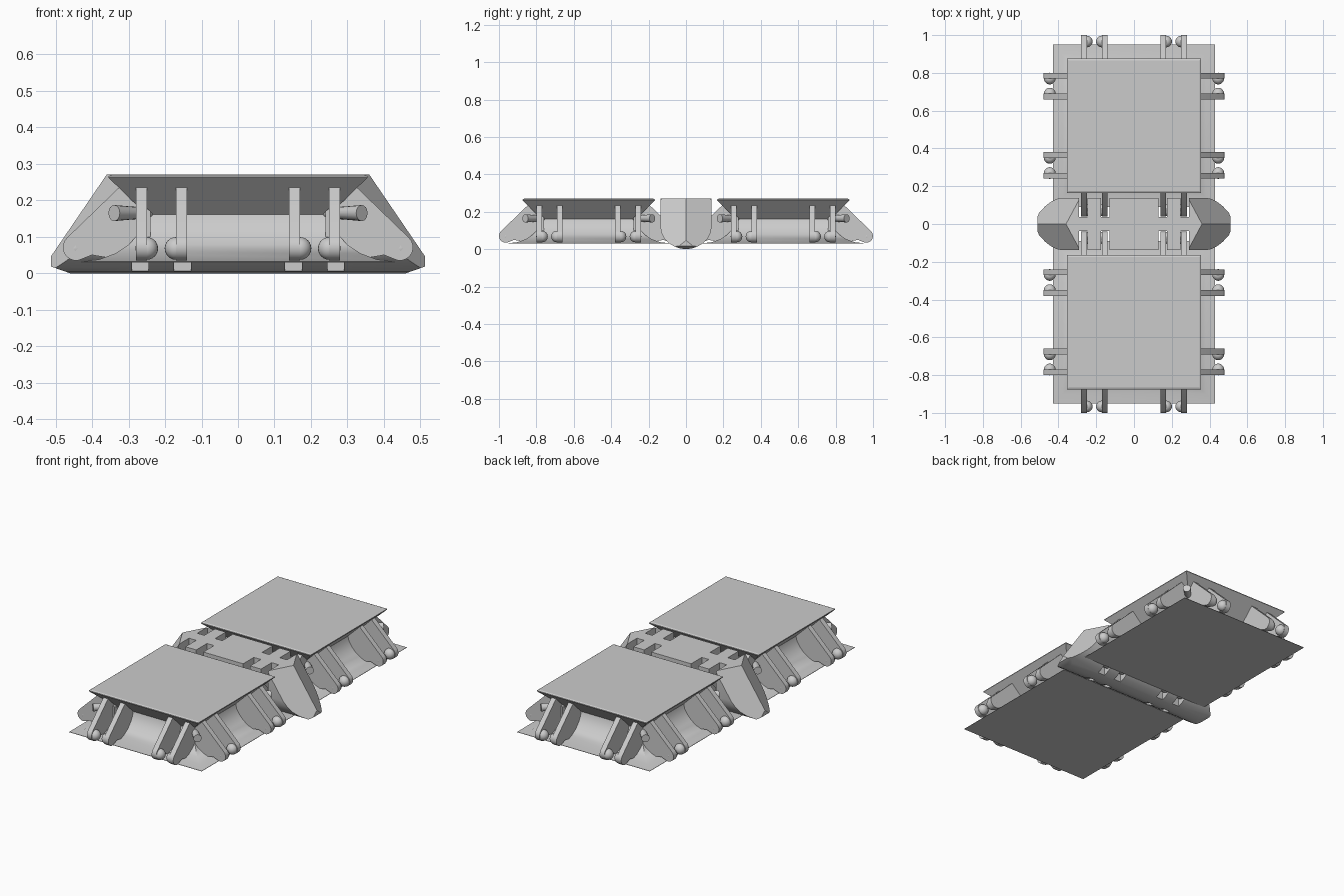
import bpy, bmesh
from math import pi, sin, cos, radians
from mathutils import Matrix, Vector

if "Cube" in bpy.data.objects:
    bpy.data.objects.remove(bpy.data.objects["Cube"])


def finish(bm, name, smooth=0):
    bmesh.ops.recalc_face_normals(bm, faces=bm.faces)
    me = bpy.data.meshes.new(name)
    bm.to_mesh(me)
    bm.free()
    ob = bpy.data.objects.new(name, me)
    bpy.context.collection.objects.link(ob)
    if smooth:
        bpy.ops.object.select_all(action='DESELECT')
        ob.select_set(True)
        bpy.context.view_layer.objects.active = ob
        bpy.ops.object.shade_smooth_by_angle(angle=radians(smooth))
    return ob


def square_loft(profile, cy):
    """Stack of squares given as (half width, z)."""
    bm = bmesh.new()
    rings = [[bm.verts.new((sx * h, cy + sy * h, z))
              for sx, sy in ((-1, -1), (1, -1), (1, 1), (-1, 1))] for h, z in profile]
    for a, b in zip(rings, rings[1:]):
        for i in range(4):
            j = (i + 1) % 4
            bm.faces.new((a[i], a[j], b[j], b[i]))
    bm.faces.new(rings[0])
    bm.faces.new(rings[-1])
    return bm


def prism(bm, pts, axis0, axis1, place):
    """Extrude a 2D outline between two offsets."""
    a = [bm.verts.new(place(p, axis0)) for p in pts]
    b = [bm.verts.new(place(p, axis1)) for p in pts]
    bm.faces.new(a)
    bm.faces.new(b)
    for i in range(len(pts)):
        j = (i + 1) % len(pts)
        bm.faces.new((a[i], a[j], b[j], b[i]))


# hook outline: slanted arm with a rounded foot (outward, z)
foot = [(0.444 + 0.036 * cos(t), 0.071 + 0.036 * sin(t))
        for t in [radians(45 - 18 * k) for k in range(10)]]
HOOK = [(0.24, 0.17), (0.325, 0.236)] + foot + [(0.40, 0.05), (0.36, 0.043), (0.24, 0.06)]


def clips(cy, name):
    bm = bmesh.new()
    for side in range(4):
        turn = Matrix.Translation((0, cy, 0)) @ Matrix.Rotation(side * pi / 2, 4, 'Z')
        for pair in (-0.21, 0.21):
            for s in (-1, 1):
                prism(bm, HOOK, pair + s * 0.04, pair + s * 0.07,
                      lambda p, w: turn @ Vector((p[0], w, p[1])))
                # ball on the inner face of the foot
                bmesh.ops.create_uvsphere(
                    bm, u_segments=20, v_segments=12, radius=0.031,
                    matrix=turn @ Matrix.Translation((0.446, pair + s * 0.04, 0.068)))
    finish(bm, name, 35)


for cy, tag in ((-0.52, "front"), (0.52, "back")):
    # flared top plate
    finish(square_loft([(0.25, 0.16), (0.355, 0.262), (0.355, 0.266), (0.346, 0.27)], cy),
           tag + "_top_plate")
    # coved base
    finish(square_loft([(0.25, 0.165), (0.257, 0.135), (0.275, 0.105), (0.30, 0.078),
                        (0.335, 0.055), (0.38, 0.038), (0.43, 0.032), (0.43, 0.03)], cy),
           tag + "_base", 30)
    clips(cy, tag + "_clips")
    # corner pegs under the plate
    bm = bmesh.new()
    for k in range(4):
        m = (Matrix.Translation((0, cy, 0.165)) @ Matrix.Rotation(pi / 4 + k * pi / 2, 4, 'Z')
             @ Matrix.Translation((0.40, 0, 0)) @ Matrix.Rotation(pi / 2, 4, 'Y'))
        bmesh.ops.create_cone(bm, cap_ends=True, segments=16, radius1=0.012,
                              radius2=0.022, depth=0.16, matrix=m)
    finish(bm, tag + "_corner_pegs", 35)

# connecting bar: round-bottomed profile, ends cut to points
half = [(0.137, 0.27), (0.137, 0.12), (0.132, 0.09), (0.118, 0.06), (0.095, 0.035),
        (0.065, 0.016), (0.03, 0.004)]
outline = half + [(0, 0)] + [(-y, z) for y, z in reversed(half)]
bm = bmesh.new()
prism(bm, outline, -0.7, 0.7, lambda p, w: Vector((w, p[0], p[1])))


def cut(co, no):
    r = bmesh.ops.bisect_plane(bm, geom=bm.verts[:] + bm.edges[:] + bm.faces[:],
                               plane_co=co, plane_no=no, clear_outer=True)
    edges = [e for e in r['geom_cut'] if isinstance(e, bmesh.types.BMEdge)]
    if edges:
        bmesh.ops.holes_fill(bm, edges=edges)


for sx in (-1, 1):
    for sy in (-1, 1):
        no = Vector((0.15 * sx, 0, -0.22)).cross(Vector((-0.07 * sx, 0.13 * sy, 0)))
        if no.x * sx < 0:
            no.negate()
        cut((0.36 * sx, 0, 0.27), no)
    cut((0.512 * sx, 0, 0), (sx, 0, 0))
    cut((0.46 * sx, 0, 0), (0.35 * sx, 0, -1))
bar = finish(bm, "connecting_bar", 25)

# slots in the bar that receive the hooks
bm = bmesh.new()
for sx in (-1, 1):
    for sy in (-1, 1):
        for x in (0.152, 0.268):
            bmesh.ops.create_cube(bm, size=1, matrix=Matrix.Translation((sx * x, sy * 0.118, 0.15))
                                  @ Matrix.Diagonal((0.046, 0.16, 0.5, 1)))
cutter = finish(bm, "slot_cutter")
cutter.hide_render = True
cutter.hide_viewport = True
mod = bar.modifiers.new("slots", 'BOOLEAN')
mod.operation = 'DIFFERENCE'
mod.solver = 'EXACT'
mod.object = cutter
